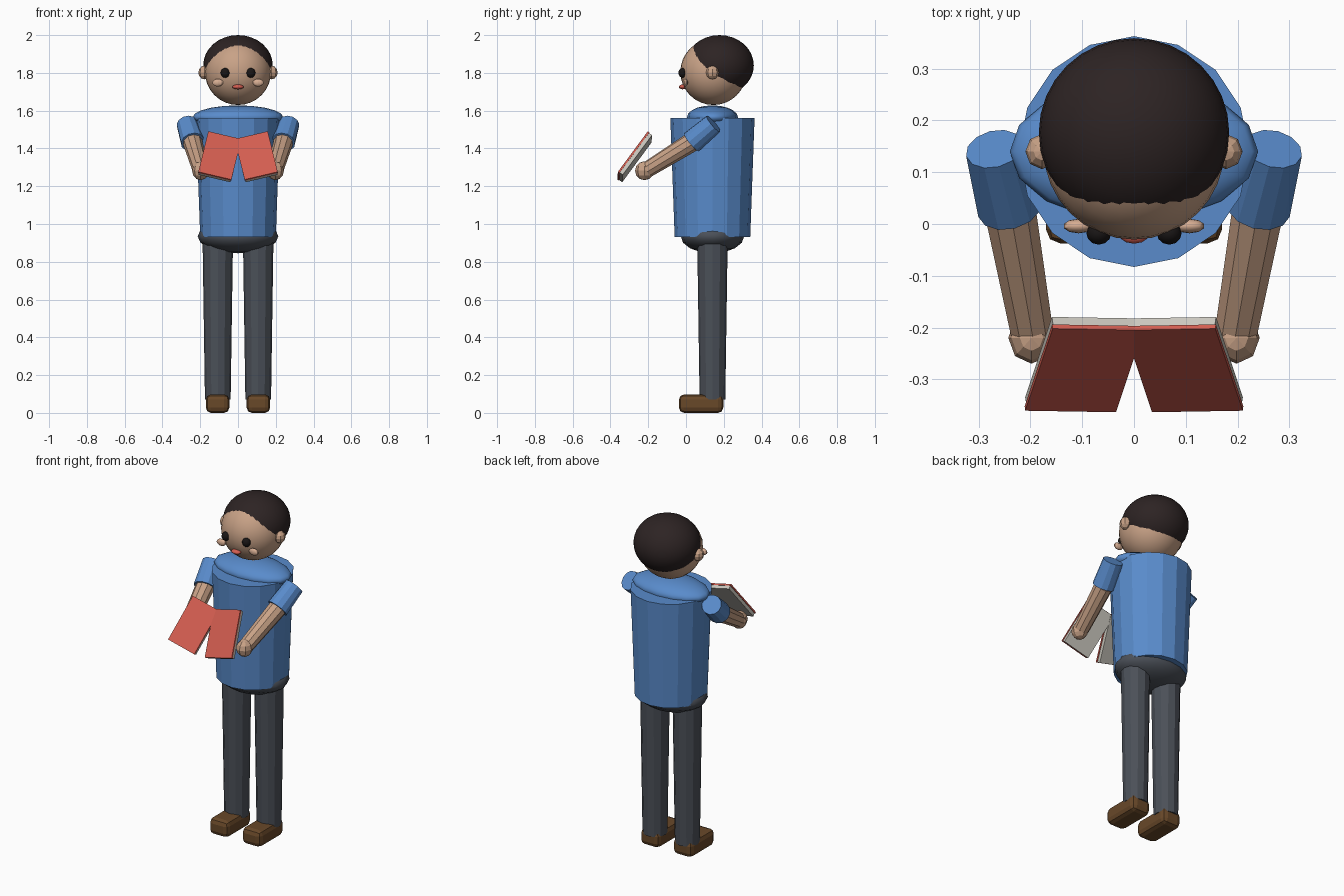
import bpy
from mathutils import Vector, Matrix

default = bpy.data.objects.get("Cube")
if default:
    bpy.data.objects.remove(default, do_unlink=True)


def material(name, *rgb):
    m = bpy.data.materials.new(name)
    m.use_nodes = True
    m.diffuse_color = (*rgb, 1)
    m.node_tree.nodes["Principled BSDF"].inputs["Base Color"].default_value = (*rgb, 1)
    return m


SHIRT = material("shirt_blue", .10, .26, .60)
TROUSER = material("trouser_grey", .070, .080, .098)
SKIN = material("skin", .58, .36, .24)
CHEEK = material("cheek", .68, .42, .29)
HAIR = material("hair_dark", .026, .017, .017)
EYE = material("eye_black", .010, .008, .008)
RED = material("cover_red", .65, .11, .08)
SHOE = material("shoe_brown", .14, .065, .022)
PAPER = material("paper", .60, .58, .52)


def finish(name, mat, smooth=False):
    ob = bpy.context.object
    ob.name = name
    ob.data.materials.append(mat)
    if smooth:
        bpy.ops.object.shade_smooth_by_angle()
    return ob


def ball(name, mat, centre, radii, segments=24, rings=12, smooth=True):
    bpy.ops.mesh.primitive_uv_sphere_add(segments=segments, ring_count=rings, location=centre)
    bpy.context.object.scale = radii
    return finish(name, mat, smooth)


def limb(name, mat, start, end, r1, r2, sides=12):
    # Tapered cylinder running from start to end
    a, b = Vector(start), Vector(end)
    bpy.ops.mesh.primitive_cone_add(vertices=sides, radius1=r1, radius2=r2,
                                    depth=(b - a).length, location=(a + b) / 2)
    bpy.context.object.rotation_euler = (b - a).to_track_quat('Z', 'Y').to_euler()
    return finish(name, mat)


def slab(name, mat, centre, axes, size):
    # Box whose three axes are given directions
    bpy.ops.mesh.primitive_cube_add(size=1)
    ob = finish(name, mat)
    basis = Matrix([a * s for a, s in zip(axes, size)]).transposed()
    ob.matrix_world = Matrix.Translation(centre) @ basis.to_4x4()
    return ob


Y = .14  # body axis

# Trunk
limb("shirt_body", SHIRT, (0, Y, .93), (0, Y, 1.56), .2, .223, 16)
ball("shirt_shoulders", SHIRT, (0, Y, 1.565), (.24, .135, .063), 16, 10)
ball("hips", TROUSER, (0, Y, .935), (.214, .168, .09), 16, 8)

# Head
ball("head", SKIN, (0, .145, 1.805), (.175, .175, .175), 32, 16)
ball("hair", HAIR, (0, .177, 1.84), (.184, .182, .16), 32, 16)
ball("mouth", RED, (0, -.018, 1.726), (.03, .02, .013), 12, 8)

for s, side in ((1, "left"), (-1, "right")):
    # Face details
    ball(side + "_ear", SKIN, (s * .178, .14, 1.802), (.032, .034, .036), 8, 6, False)
    ball(side + "_eye", EYE, (s * .068, -.018, 1.8), (.024, .022, .026), 12, 8)
    ball(side + "_cheek", CHEEK, (s * .107, -.004, 1.748), (.03, .014, .02), 10, 8)

    # Arm
    elbow = (s * .24, .03, 1.433)
    wrist = (s * .198, -.205, 1.288)
    limb(side + "_sleeve", SHIRT, (s * .27, .145, 1.53), elbow, .056, .063)
    limb(side + "_forearm", SKIN, elbow, wrist, .052, .043, 10)
    ball(side + "_hand", SKIN, (s * .198, -.22, 1.282), (.045, .05, .05), 8, 6, False)

    # Leg and shoe
    limb(side + "_leg", TROUSER, (s * .107, Y, .07), (s * .107, Y, .94), .068, .081)
    bpy.ops.mesh.primitive_cube_add(size=1, location=(s * .108, .08, .049))
    bpy.context.object.scale = (.125, .235, .098)
    bpy.ops.object.transform_apply(location=False, rotation=False, scale=True)
    shoe = finish(side + "_shoe", SHOE)
    bevel = shoe.modifiers.new("rounding", 'BEVEL')
    bevel.width = .028
    bevel.segments = 2

    # Open book half: cover in front, pages behind
    across = Vector((s * .978, 0, .22 * -1)).normalized()
    up = Vector((s * .211, .581, .786)).normalized()
    front = across.cross(up) * -1
    if front.y > 0:
        front.negate()
    axes = (across, up, front)
    middle = Vector((s * -.096, -.283, 1.363))
    slab(side + "_cover", RED, middle - front * .005, axes, (.18, .272, .01))
    slab(side + "_pages", PAPER, middle - front * .02, axes, (.174, .266, .02))
